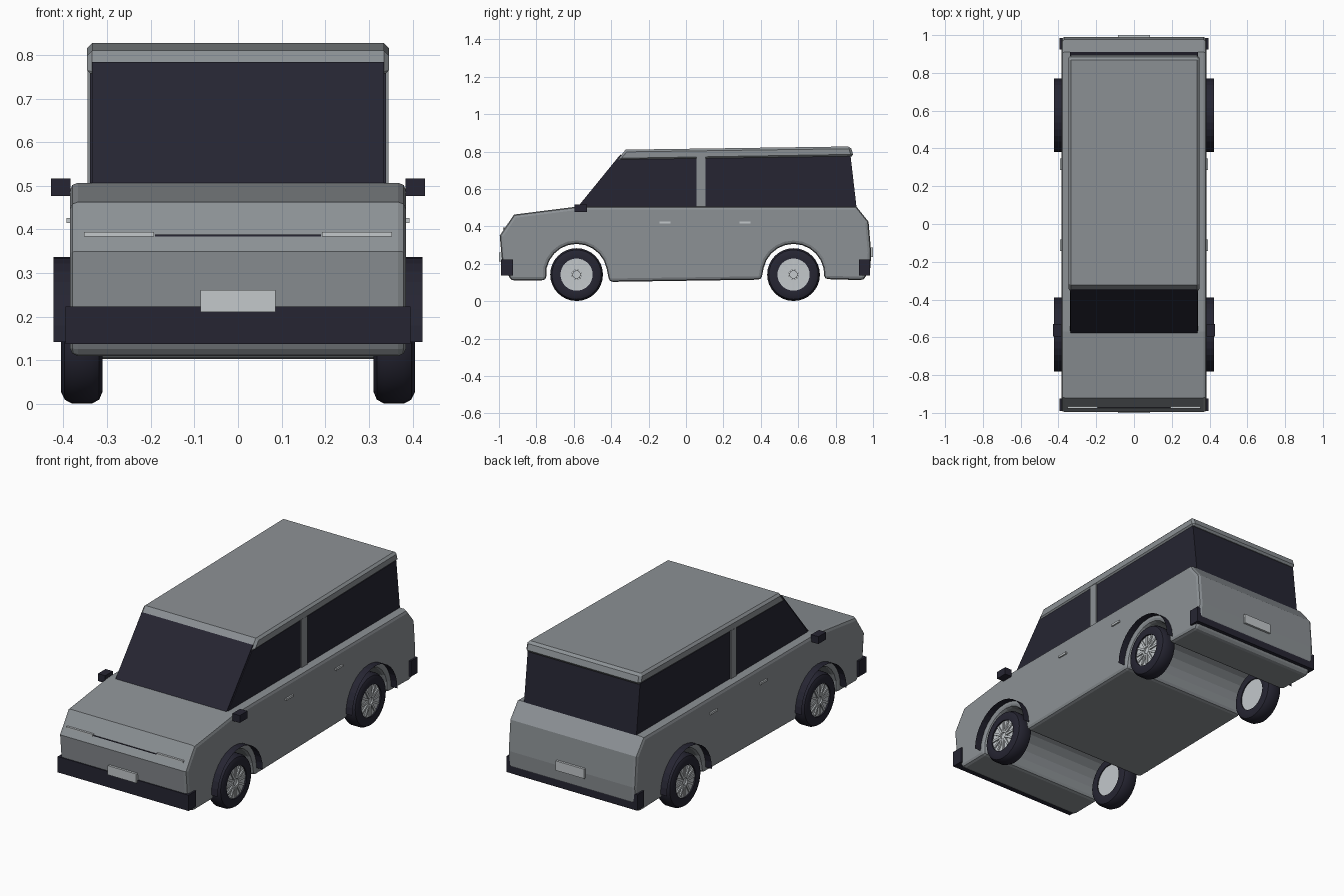
import bpy, bmesh, math
from mathutils import Matrix, Vector

if "Cube" in bpy.data.objects:
    bpy.data.objects.remove(bpy.data.objects["Cube"])


def mat(name, c):
    m = bpy.data.materials.new(name)
    m.diffuse_color = (*c, 1)
    m.use_nodes = True
    m.node_tree.nodes["Principled BSDF"].inputs["Base Color"].default_value = m.diffuse_color
    return m


GREY = mat("body grey", (0.262, 0.283, 0.300))
DARK = mat("dark glass and rubber", (0.019, 0.0185, 0.032))
LIGHT = mat("light metal", (0.546, 0.578, 0.597))


def finish(name, bm, m):
    bmesh.ops.recalc_face_normals(bm, faces=bm.faces)
    me = bpy.data.meshes.new(name)
    bm.to_mesh(me)
    bm.free()
    ob = bpy.data.objects.new(name, me)
    bpy.context.collection.objects.link(ob)
    me.materials.append(m)
    return ob


def box(name, x, y, z, m):
    bm = bmesh.new()
    bmesh.ops.create_cube(bm, size=1)
    for v in bm.verts:
        v.co = [a + (b - a) * (c + 0.5) for (a, b), c in zip((x, y, z), v.co)]
    return finish(name, bm, m)


def prism(name, pts, x0, x1, m, bevel=0, segs=1):
    """Side profile (y, z) extruded across x."""
    bm = bmesh.new()
    f = bm.faces.new([bm.verts.new((x0, y, z)) for y, z in pts])
    r = bmesh.ops.extrude_face_region(bm, geom=[f])
    for v in r["geom"]:
        if isinstance(v, bmesh.types.BMVert):
            v.co.x = x1
    ob = finish(name, bm, m)
    if bevel:
        b = ob.modifiers.new("bevel", "BEVEL")
        b.width, b.segments = bevel, segs
        b.limit_method, b.angle_limit = "ANGLE", math.radians(62)
    return ob


def arc(cy, cz, r, a0, a1, n):
    return [(cy + r * math.cos(math.radians(a0 + (a1 - a0) * i / n)),
             cz + r * math.sin(math.radians(a0 + (a1 - a0) * i / n))) for i in range(n + 1)]


FRONT, REAR, AXLE = -0.585, 0.575, 0.142

# lower body with wheel tunnels
body = [(-0.935, 0.11), (-0.982, 0.2), (-0.996, 0.35), (-0.92, 0.463), (-0.57, 0.507),
        (0.91, 0.507), (0.976, 0.425), (0.99, 0.26), (0.986, 0.18), (0.95, 0.112), (0.74, 0.118)]
body += arc(REAR, AXLE, 0.164, 12, 168, 10)
body += [(0.403, 0.115), (-0.41, 0.103)]
body += arc(FRONT, AXLE, 0.164, 12, 168, 10)
body += [(-0.748, 0.112)]
prism("body", body, -0.385, 0.385, GREY, 0.018, 2)

# cabin glass, windscreen and roof
prism("cabin_glass", [(-0.572, 0.50), (-0.365, 0.757), (0.88, 0.775), (0.912, 0.50)],
      -0.339, 0.339, DARK)
prism("roof", [(-0.37, 0.752), (-0.323, 0.81), (0.88, 0.827), (0.897, 0.773)],
      -0.346, 0.346, GREY, 0.012)
prism("windscreen", [(-0.578, 0.505), (-0.351, 0.784), (-0.344, 0.779), (-0.57, 0.50)],
      -0.335, 0.335, DARK)
for s in (-1, 1):
    side = "right" if s > 0 else "left"
    # door pillar
    box("pillar_" + side, sorted((s * 0.33, s * 0.345)), (0.056, 0.105), (0.50, 0.77), GREY)
    # mirrors, door handles, headlights
    box("mirror_" + side, sorted((s * 0.384, s * 0.428)), (-0.596, -0.53), (0.477, 0.517), DARK)
    for y in (-0.143, 0.286):
        box("handle_" + side, sorted((s * 0.38, s * 0.393)), (y, y + 0.06), (0.415, 0.426), LIGHT)
    box("headlight_" + side, sorted((s * 0.192, s * 0.353)), (-0.978, -0.95), (0.384, 0.394), LIGHT)

# grille slit, bumpers and plates
box("grille_slit", (-0.19, 0.19), (-0.974, -0.95), (0.384, 0.388), DARK)
box("front_bumper", (-0.395, 0.395), (-0.99, -0.925), (0.138, 0.224), DARK)
box("rear_bumper", (-0.395, 0.395), (0.925, 0.984), (0.138, 0.224), DARK)
box("front_plate", (-0.086, 0.086), (-1.0, -0.975), (0.211, 0.261), LIGHT)
box("rear_plate", (-0.086, 0.086), (0.975, 1.0), (0.235, 0.287), LIGHT)


def wheel_arch(name, cy, s):
    """Thin half-round flare strip standing out from the body side."""
    bm = bmesh.new()
    rows = [[bm.verts.new((s * x, y, z)) for x in (0.38, 0.423)]
            for y, z in arc(cy, AXLE, 0.195, 0, 180, 16)]
    for a, b in zip(rows, rows[1:]):
        bm.faces.new((a[0], a[1], b[1], b[0]))
    return finish(name, bm, DARK)


def lathe(name, prof, cy, s, m, n=32):
    """Spin an (x, radius) profile round the axle."""
    bm = bmesh.new()
    vs = [bm.verts.new((s * x, cy, AXLE + r)) for x, r in prof]
    es = [bm.edges.new(p) for p in zip(vs, vs[1:])]
    bmesh.ops.spin(bm, geom=vs + es, cent=(0, cy, AXLE), axis=(1, 0, 0),
                   angle=math.tau, steps=n)
    bmesh.ops.remove_doubles(bm, verts=bm.verts, dist=1e-5)
    ob = finish(name, bm, m)
    bpy.context.view_layer.objects.active = ob
    ob.select_set(True)
    bpy.ops.object.shade_smooth_by_angle(angle=math.radians(35))
    ob.select_set(False)
    return ob


# wheels: tyre, hub and raised spokes
TYRE = [(0.315, 0.086), (0.311, 0.115), (0.318, 0.132), (0.335, 0.141), (0.38, 0.141),
        (0.397, 0.132), (0.405, 0.115), (0.401, 0.086), (0.315, 0.086)]
HUB = [(0.32, 0), (0.32, 0.086), (0.393, 0.086), (0.39, 0.0)]
for label, cy in (("front", FRONT), ("rear", REAR)):
    for s in (-1, 1):
        tag = label + ("_right" if s > 0 else "_left")
        wheel_arch("arch_" + tag, cy, s)
        lathe("tyre_" + tag, TYRE, cy, s, DARK)
        lathe("hub_" + tag, HUB, cy, s, LIGHT)
        bm = bmesh.new()
        for i in range(12):
            m = (Matrix.Translation((s * 0.392, cy, AXLE)) @ Matrix.Rotation(i * math.tau / 12, 4, "X")
                 @ Matrix.Translation((0, 0, 0.05)) @ Matrix.Diagonal((0.014, 0.012, 0.062, 1)))
            bmesh.ops.create_cube(bm, size=1, matrix=m)
        finish("spokes_" + tag, bm, LIGHT)
